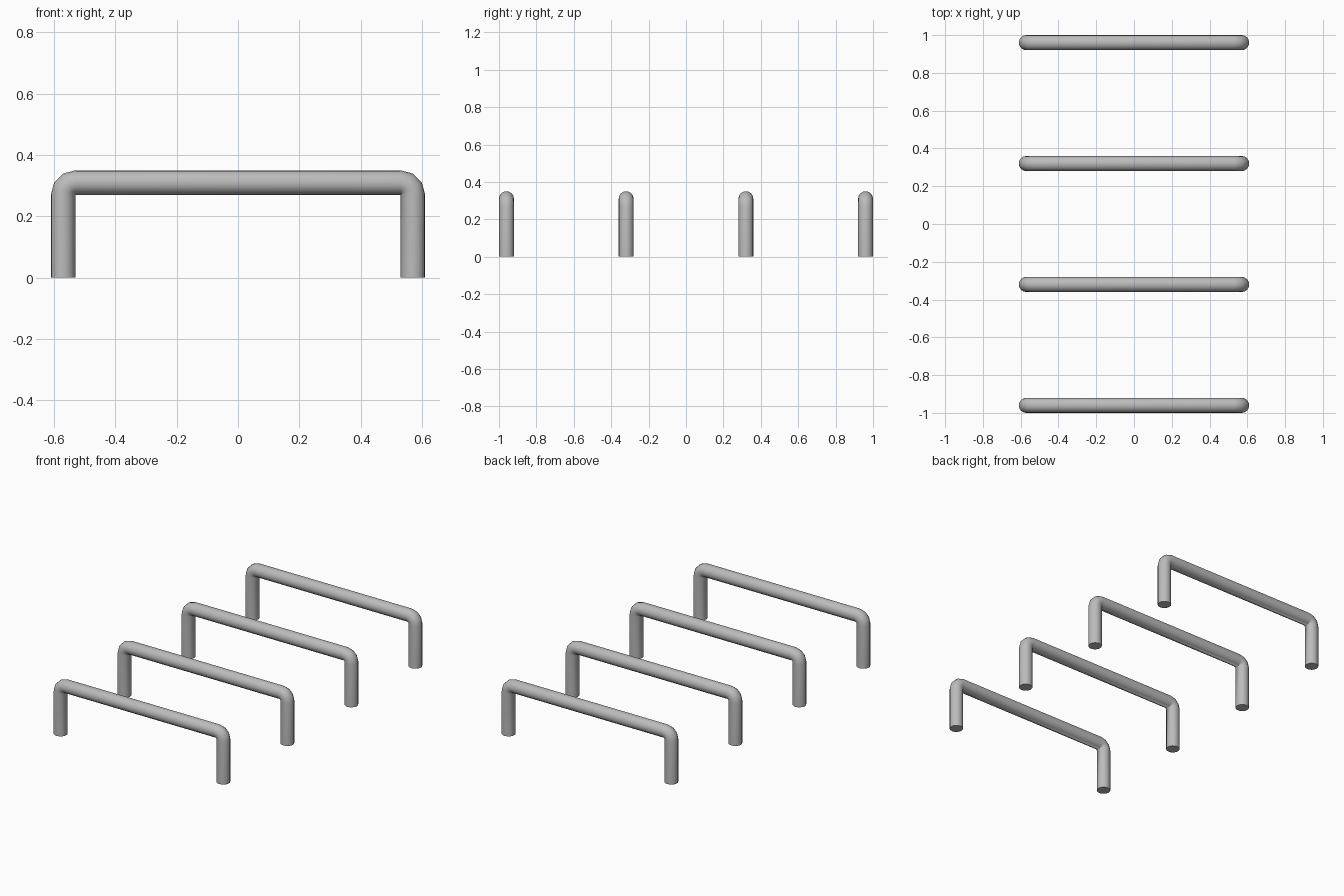
import bpy, bmesh
from math import radians
from mathutils import Matrix, Vector

cube = bpy.data.objects.get("Cube")
if cube:
    bpy.data.objects.remove(cube)

RADIUS = 0.04    # tube radius
INNER_X = 0.53   # inner corner of each bend
INNER_Z = 0.27
SIDES = 16
BEND_STEPS = 3

metal = bpy.data.materials.new("grey metal")
metal.use_nodes = True
grey = (0.5, 0.5, 0.5, 1)
metal.diffuse_color = grey
metal.node_tree.nodes["Principled BSDF"].inputs["Base Color"].default_value = grey


def extrude(bm, edges):
    """Extrude an open ring and return its new edges and vertices."""
    geom = bmesh.ops.extrude_edge_only(bm, edges=edges)["geom"]
    return ([e for e in geom if isinstance(e, bmesh.types.BMEdge)],
            [v for v in geom if isinstance(v, bmesh.types.BMVert)])


def straight(bm, edges, offset):
    edges, verts = extrude(bm, edges)
    bmesh.ops.translate(bm, verts=verts, vec=Vector(offset))
    return edges


def bend(bm, edges, pivot):
    turn = Matrix.Rotation(radians(90 / BEND_STEPS), 3, 'Y')
    for _ in range(BEND_STEPS):
        edges, verts = extrude(bm, edges)
        bmesh.ops.rotate(bm, verts=verts, cent=Vector(pivot), matrix=turn)
    return edges


def make_rail(name, y):
    bm = bmesh.new()
    # Foot ring, then leg, bend, crossbar, bend and leg
    bmesh.ops.create_circle(bm, segments=SIDES, radius=RADIUS,
                            matrix=Matrix.Translation((-INNER_X - RADIUS, 0, 0)))
    foot = bm.edges[:]
    ring = straight(bm, foot, (0, 0, INNER_Z))
    ring = bend(bm, ring, (-INNER_X, 0, INNER_Z))
    ring = straight(bm, ring, (2 * INNER_X, 0, 0))
    ring = bend(bm, ring, (INNER_X, 0, INNER_Z))
    ring = straight(bm, ring, (0, 0, -INNER_Z))
    # Close both feet and weld the tight inside of the bends
    bmesh.ops.holes_fill(bm, edges=[e for e in bm.edges if e.is_boundary], sides=SIDES)
    bmesh.ops.remove_doubles(bm, verts=bm.verts, dist=0.0005)
    bmesh.ops.recalc_face_normals(bm, faces=bm.faces)

    mesh = bpy.data.meshes.new(name)
    bm.to_mesh(mesh)
    bm.free()
    mesh.materials.append(metal)
    rail = bpy.data.objects.new(name, mesh)
    rail.location.y = y
    bpy.context.collection.objects.link(rail)
    bpy.ops.object.select_all(action='DESELECT')
    rail.select_set(True)
    bpy.context.view_layer.objects.active = rail
    bpy.ops.object.shade_smooth_by_angle(angle=radians(40))


# Four identical rails, evenly spaced front to back
for i in range(4):
    make_rail(f"rail_{i + 1}", -0.96 + 0.64 * i)
